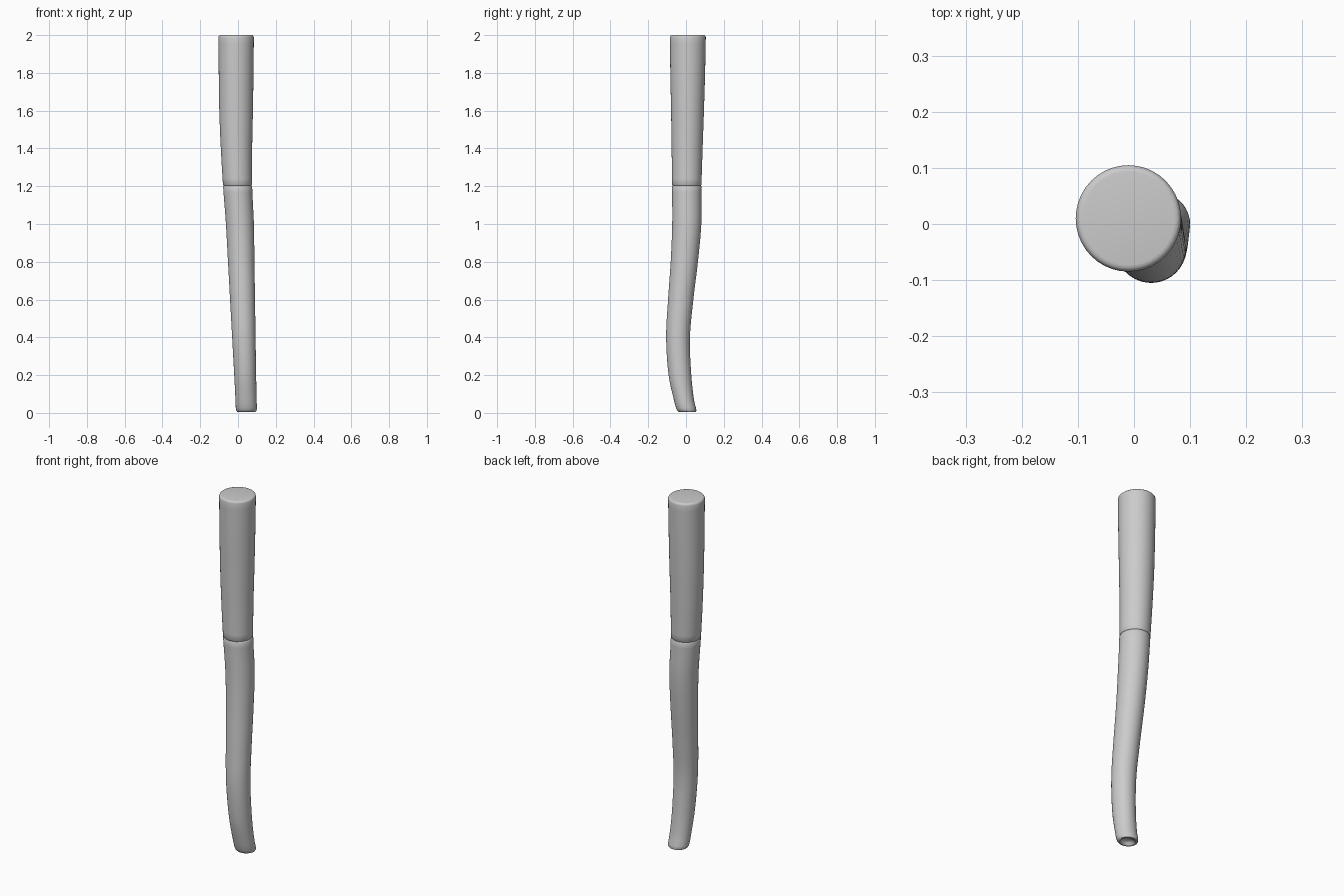
import bpy, bmesh, math

if "Cube" in bpy.data.objects:
    bpy.data.objects.remove(bpy.data.objects["Cube"])

# centre line stations: z, centre x, centre y, x radius, y radius
PATH = [
    (0.00, 0.045, 0.008, 0.056, 0.053),
    (0.06, 0.043, -0.009, 0.056, 0.053),
    (0.20, 0.038, -0.032, 0.058, 0.060),
    (0.40, 0.031, -0.042, 0.062, 0.063),
    (0.60, 0.024, -0.028, 0.066, 0.067),
    (0.80, 0.017, -0.009, 0.070, 0.072),
    (1.00, 0.010, 0.004, 0.074, 0.077),
    (1.20, -0.002, 0.004, 0.077, 0.078),
    (1.40, -0.008, 0.006, 0.083, 0.082),
    (1.60, -0.010, 0.008, 0.089, 0.087),
    (1.80, -0.010, 0.009, 0.092, 0.092),
    (2.00, -0.010, 0.010, 0.094, 0.095),
]
SIDES = 40


def station(z):
    """Smooth (Hermite) interpolation of centre and radii at height z."""
    n = len(PATH)
    i = max(k for k in range(n - 1) if PATH[k][0] <= z or k == 0)
    a, b = PATH[i], PATH[i + 1]
    p, q = PATH[max(i - 1, 0)], PATH[min(i + 2, n - 1)]
    h = b[0] - a[0]
    t = (z - a[0]) / h
    out = []
    for c in range(1, 5):
        ma = (b[c] - p[c]) / (b[0] - p[0]) * h
        mb = (q[c] - a[c]) / (q[0] - a[0]) * h
        out.append((2*t**3 - 3*t**2 + 1) * a[c] + (t**3 - 2*t**2 + t) * ma
                   + (3*t**2 - 2*t**3) * b[c] + (t**3 - t**2) * mb)
    return out


def make_tube(name, rings):
    """rings: (z along path, radius inset); both ends are capped."""
    bm = bmesh.new()
    loops = []
    for z, inset in rings:
        cx, cy, rx, ry = station(max(z, 0))
        loops.append([bm.verts.new((cx + (rx - inset) * math.cos(a),
                                    cy + (ry - inset) * math.sin(a), z))
                      for a in (2 * math.pi * k / SIDES for k in range(SIDES))])
    for lo, hi in zip(loops, loops[1:]):
        for k in range(SIDES):
            j = (k + 1) % SIDES
            bm.faces.new((lo[k], lo[j], hi[j], hi[k]))
    bm.faces.new(loops[0][::-1])
    bm.faces.new(loops[-1])
    mesh = bpy.data.meshes.new(name)
    bm.to_mesh(mesh)
    bm.free()
    ob = bpy.data.objects.new(name, mesh)
    bpy.context.collection.objects.link(ob)
    bpy.ops.object.select_all(action='DESELECT')
    ob.select_set(True)
    bpy.context.view_layer.objects.active = ob
    bpy.ops.object.shade_smooth_by_angle(angle=math.radians(40))


def span(z0, z1, n):
    return [(z0 + (z1 - z0) * k / n, 0) for k in range(n + 1)]


# curved lower shaft with a rounded rim and a dished foot
make_tube("lower_shaft",
          [(0.022, 0.036), (0.016, 0.027), (0.007, 0.020), (0.004, 0.014),
           (0.006, 0.007), (0.013, 0.002)]
          + span(0.026, 1.198, 40) + [(1.203, 0.003), (1.204, 0.006)])

# tapered upper handle with softened edges
make_tube("upper_handle",
          [(1.203, 0.006), (1.204, 0.003)] + span(1.208, 1.988, 24)
          + [(1.995, 0.002), (1.999, 0.006), (2.0, 0.012)])
